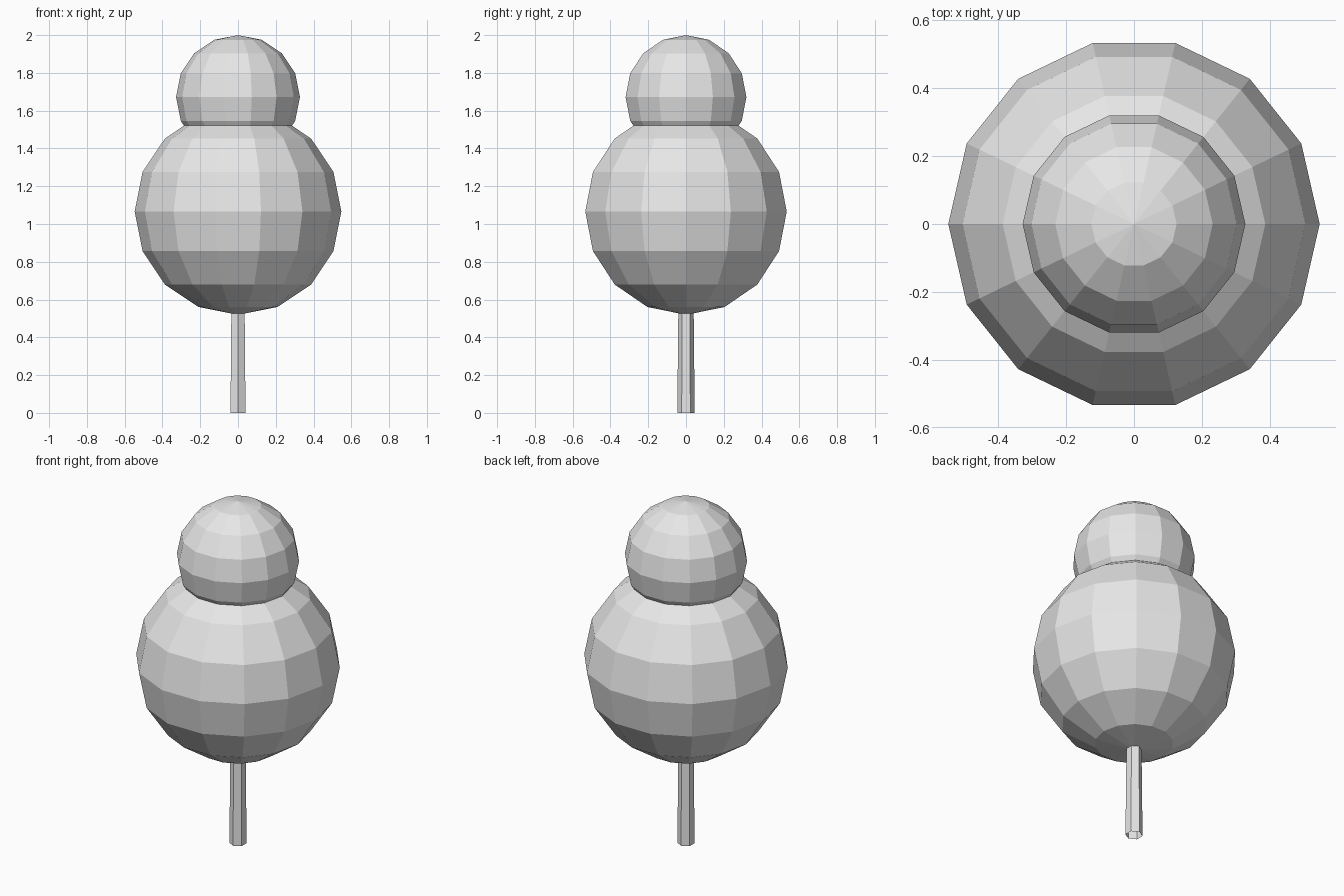
import bpy
import bmesh
from math import radians
from mathutils import Matrix

cube = bpy.data.objects.get("Cube")
if cube:
    bpy.data.objects.remove(cube, do_unlink=True)

# One plain grey for the whole model
grey = bpy.data.materials.new("plain_grey")
grey.use_nodes = True
grey.diffuse_color = (0.8, 0.8, 0.8, 1)
grey.node_tree.nodes["Principled BSDF"].inputs["Base Color"].default_value = (0.8, 0.8, 0.8, 1)


def add_object(name, bm):
    mesh = bpy.data.meshes.new(name)
    bm.to_mesh(mesh)
    bm.free()
    mesh.materials.append(grey)
    obj = bpy.data.objects.new(name, mesh)
    bpy.context.collection.objects.link(obj)
    return obj


def foliage_ball(name, radius, height):
    # Faceted ball with a corner on the x axis
    bm = bmesh.new()
    bmesh.ops.create_uvsphere(bm, u_segments=14, v_segments=8, radius=radius)
    # Turn so that corners, not flats, lie on the x axis
    tip = max(bm.verts, key=lambda v: v.co.x)
    if tip.co.x < radius * 0.99:
        bmesh.ops.rotate(bm, verts=bm.verts, matrix=Matrix.Rotation(radians(90), 3, 'Z'))
    bmesh.ops.translate(bm, verts=bm.verts, vec=(0, 0, height))
    return add_object(name, bm)


def trunk(name, bottom_radius, top_radius, height):
    # Slim tapering six-sided tube, open at the ends
    bm = bmesh.new()
    bmesh.ops.create_cone(bm, cap_ends=False, segments=6, radius1=bottom_radius,
                          radius2=top_radius, depth=height)
    bmesh.ops.translate(bm, verts=bm.verts, vec=(0, 0, height / 2))
    return add_object(name, bm)


trunk("trunk", 0.046, 0.04, 0.6)
foliage_ball("lower_foliage", 0.547, 1.066)
foliage_ball("upper_foliage", 0.328, 1.672)
